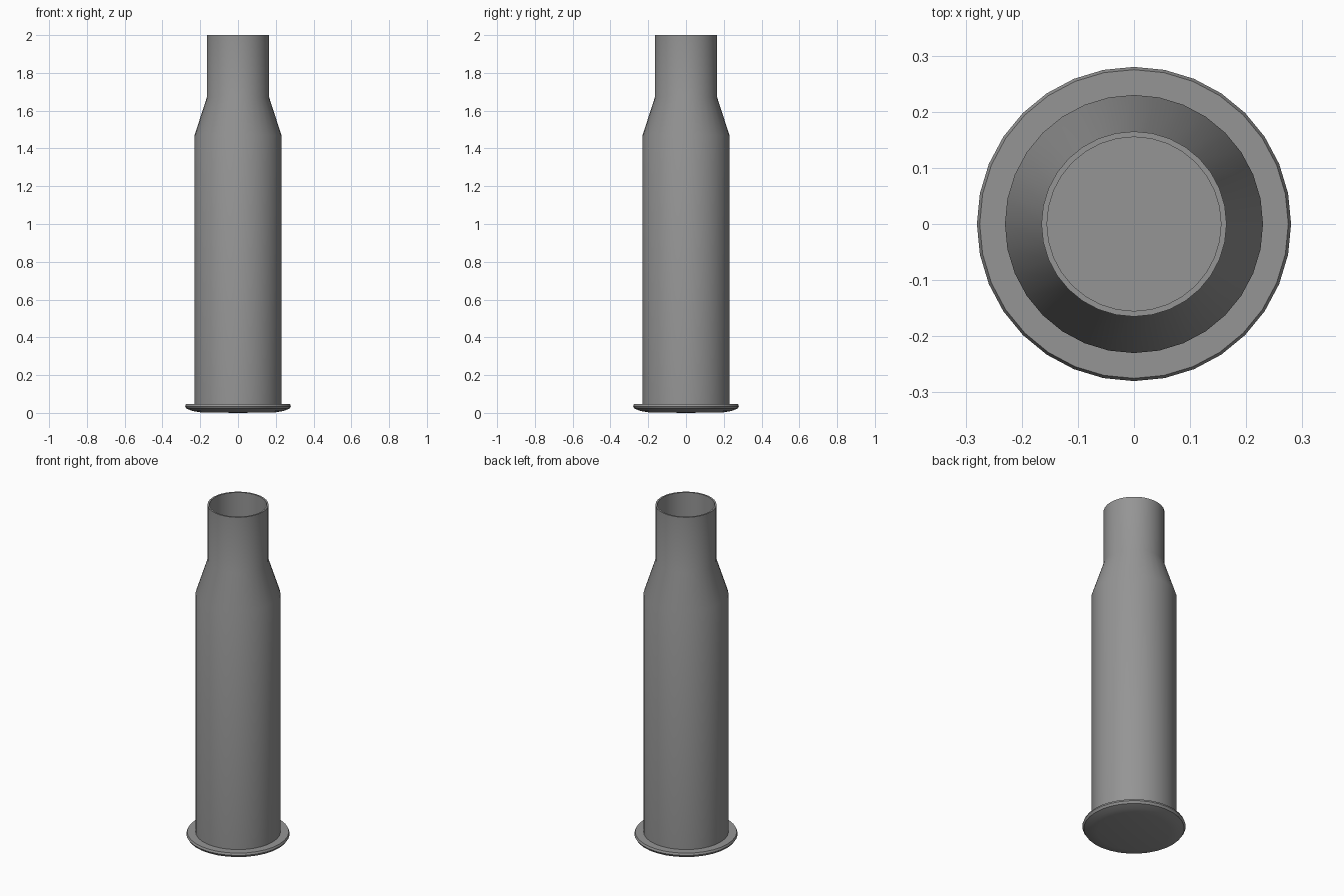
import bpy, bmesh, math

if "Cube" in bpy.data.objects:
    bpy.data.objects.remove(bpy.data.objects["Cube"], do_unlink=True)

SIDES = 32

# Single metal colour
metal = bpy.data.materials.new("grey_metal")
metal.use_nodes = True
GREY = (0.3, 0.3, 0.3, 1)
metal.diffuse_color = GREY
metal.node_tree.nodes["Principled BSDF"].inputs["Base Color"].default_value = GREY


def lathe(name, profile):
    """Spin a (radius, height) profile around z; zero radii become centre points."""
    bm = bmesh.new()
    verts = [bm.verts.new((r, 0, z)) for r, z in profile]
    edges = [bm.edges.new(pair) for pair in zip(verts, verts[1:])]
    bmesh.ops.spin(bm, geom=verts + edges, axis=(0, 0, 1), cent=(0, 0, 0),
                   angle=math.tau, steps=SIDES, use_merge=True)
    bmesh.ops.remove_doubles(bm, verts=bm.verts, dist=0.0005)
    bmesh.ops.recalc_face_normals(bm, faces=bm.faces)
    mesh = bpy.data.meshes.new(name)
    bm.to_mesh(mesh)
    bm.free()
    obj = bpy.data.objects.new(name, mesh)
    bpy.context.collection.objects.link(obj)
    mesh.materials.append(metal)
    bpy.ops.object.select_all(action="DESELECT")
    obj.select_set(True)
    bpy.context.view_layer.objects.active = obj
    bpy.ops.object.shade_smooth_by_angle(angle=math.radians(35))
    return obj


# Rounded base, flanged rim, body, shoulder, neck and open bore
lathe("casing", [
    (0, 0), (0.2, 0.003), (0.24, 0.01), (0.272, 0.022), (0.28, 0.035), (0.275, 0.047),
    (0.23, 0.047), (0.23, 1.47), (0.165, 1.67), (0.165, 2),
    (0.155, 2), (0.155, 0.1), (0, 0.1),
])
